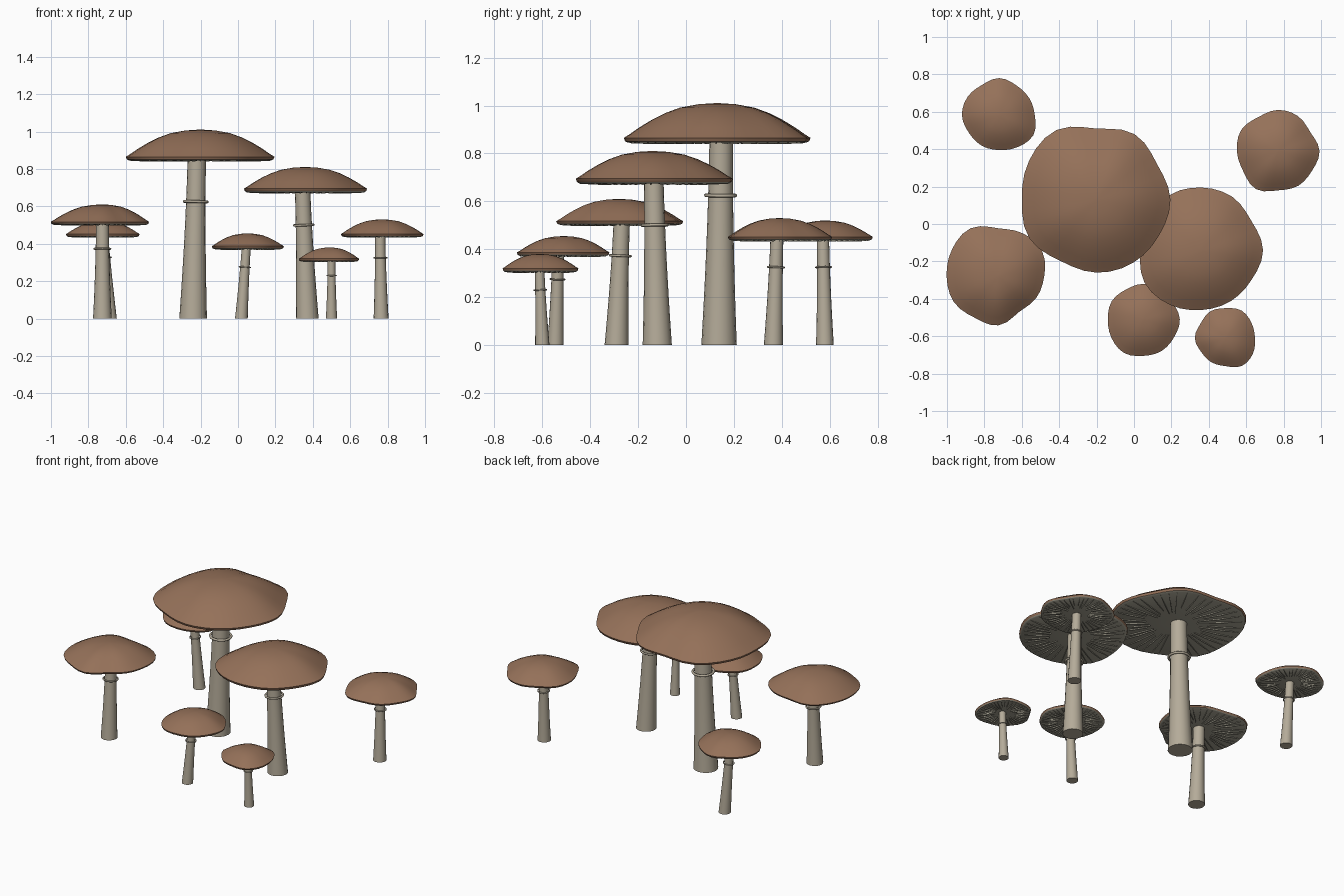
import bpy, bmesh, math, random
from mathutils import Vector

if "Cube" in bpy.data.objects:
    bpy.data.objects.remove(bpy.data.objects["Cube"])

random.seed(4)

def material(name, rgb):
    m = bpy.data.materials.new(name)
    m.diffuse_color = (*rgb, 1)
    m.use_nodes = True
    m.node_tree.nodes["Principled BSDF"].inputs["Base Color"].default_value = m.diffuse_color
    return m

BROWN = material("cap brown", (0.30, 0.165, 0.10))
CREAM = material("stem cream", (0.46, 0.41, 0.32))
GILL = material("gill grey", (0.36, 0.34, 0.27))

def finish(bm, name, mats, smooth=True):
    bmesh.ops.recalc_face_normals(bm, faces=bm.faces)
    me = bpy.data.meshes.new(name)
    bm.to_mesh(me)
    bm.free()
    ob = bpy.data.objects.new(name, me)
    bpy.context.collection.objects.link(ob)
    for m in mats:
        me.materials.append(m)
    if smooth:
        bpy.ops.object.select_all(action='DESELECT')
        ob.select_set(True)
        bpy.context.view_layer.objects.active = ob
        bpy.ops.object.shade_smooth_by_angle(angle=math.radians(40))
    return ob

def loft(bm, rings, close_start=True, close_end=True):
    """Skin a stack of equal point rings; returns the faces of each band."""
    vs = [[bm.verts.new(p) for p in r] for r in rings]
    n = len(rings[0])
    bands = []
    for a, b in zip(vs, vs[1:]):
        bands.append([bm.faces.new((a[i], a[(i + 1) % n], b[(i + 1) % n], b[i])) for i in range(n)])
    start = bm.faces.new(vs[0][::-1]) if close_start else None
    end = bm.faces.new(vs[-1]) if close_end else None
    return bands, start, end

def outline(radii, ang):
    """Smooth periodic (Catmull-Rom) radius around the cap."""
    n = len(radii)
    t = (ang / math.tau % 1) * n
    i = int(t)
    f = t - i
    a, b, c, d = (radii[(i + k) % n] for k in (-1, 0, 1, 2))
    return b + 0.5 * f * (c - a + f * (2 * a - 5 * b + 4 * c - d + f * (3 * (b - c) + d - a)))

# Dome: fraction of outline radius, fraction of dome height
DOME = [(0.03, 1), (0.2, 0.97), (0.4, 0.87), (0.56, 0.71), (0.7, 0.52),
        (0.84, 0.29), (0.94, 0.10), (1.0, 0.0)]

def mushroom(name, centre, radii, top, rim, under, base, neck, r_base, r_neck, ring_z):
    cx, cy = centre
    seg = 36
    angs = [math.tau * i / seg for i in range(seg)]

    def ring(frac, z):
        return [(cx + frac * outline(radii, a) * math.cos(a),
                 cy + frac * outline(radii, a) * math.sin(a), z) for a in angs]

    # Cap with pale underside
    bm = bmesh.new()
    rings = [ring(f, rim + h * (top - rim)) for f, h in DOME]
    rings += [ring(0.985, under + 0.3 * (rim - under)), ring(0.955, under), ring(0.1, under + 0.006)]
    bands, _, end = loft(bm, rings)
    for f in bands[-1] + bands[-2] + [end]:
        f.material_index = 1
    finish(bm, name + "_cap", [BROWN, GILL])

    # Gills: thin radial fins under the cap
    bm = bmesh.new()
    count = 40
    for i in range(count):
        a = math.tau * (i + random.uniform(-0.2, 0.2)) / count
        d = Vector((math.cos(a), math.sin(a), 0))
        side = Vector((-d.y, d.x, 0)) * 0.0012
        r = outline(radii, a)
        r0, r1 = r * random.uniform(0.3, 0.5), r * 0.94
        o = Vector((cx, cy, 0))
        sections = []
        for rad, depth in ((r0, 0.002), ((r0 + r1) / 2, 0.006), (r1, 0.002)):
            p = o + d * rad
            lo, hi = Vector((0, 0, under - depth)), Vector((0, 0, under + 0.006))
            sections.append([p - side + lo, p + side + lo, p + side + hi, p - side + hi])
        loft(bm, sections)
    finish(bm, name + "_gills", [GILL], smooth=False)

    # Leaning stem, flared at the foot
    height = under + 0.02
    bv, nv = Vector((*base, 0)), Vector((*neck, height))
    def stem_r(t):
        return r_neck + (r_base - r_neck) * (1 - t) ** 1.7
    bm = bmesh.new()
    rings = []
    for t in (0, 0.06, 0.15, 0.3, 0.45, 0.6, 0.8, 1):
        c = bv.lerp(nv, t)
        rings.append([c + stem_r(t) * Vector((math.cos(math.tau * i / 16), math.sin(math.tau * i / 16), 0))
                      for i in range(16)])
    loft(bm, rings)
    finish(bm, name + "_stem", [CREAM])

    # Thin ring round the stem
    t = ring_z / height
    c = bv.lerp(nv, t)
    minor = 0.1 * r_base
    bpy.ops.mesh.primitive_torus_add(location=c, major_radius=stem_r(t) * 1.2, minor_radius=minor,
                                     major_segments=24, minor_segments=8)
    ob = bpy.context.object
    ob.name = name + "_ring"
    ob.rotation_euler = (nv - bv).to_track_quat('Z', 'Y').to_euler()
    ob.data.materials.append(CREAM)
    bpy.ops.object.shade_smooth_by_angle(angle=math.radians(60))

mushroom("tallest", (-0.20, 0.13),
         [.395, .375, .405, .38, .43, .417, .40, .415, .38, .39, .39, .385],
         1.01, .865, .845, (-.24, .138), (-.22, .147), .074, .049, .625)
mushroom("second", (0.36, -0.14),
         [.33, .31, .33, .335, .34, .32, .325, .35, .337, .32, .315, .312],
         .81, .695, .675, (.37, -.12), (.345, -.135), .061, .041, .50)
mushroom("left", (-0.725, -0.28),
         [.245, .27, .265, .257, .297, .287, .277, .275, .255, .262, .22, .233],
         .61, .517, .503, (-.725, -.29), (-.725, -.268), .05, .034, .373)
mushroom("back_left", (-0.72, 0.58),
         [.19, .185, .185, .20, .188, .197, .20, .187, .187, .185, .195, .21],
         .52, .452, .438, (-.685, .58), (-.72, .572), .037, .025, .325)
mushroom("right", (0.77, 0.39),
         [.222, .20, .215, .22, .21, .227, .22, .215, .235, .21, .215, .21],
         .53, .452, .438, (.765, .365), (.76, .38), .04, .027, .325)
mushroom("front_middle", (0.05, -0.51),
         [.195, .18, .185, .19, .185, .195, .19, .197, .207, .195, .195, .19],
         .455, .387, .373, (.018, -.545), (.045, -.533), .034, .024, .275)
mushroom("smallest", (0.49, -0.61),
         [.157, .16, .17, .16, .165, .155, .165, .15, .15, .15, .172, .168],
         .38, .32, .307, (.50, -.60), (.50, -.612), .03, .02, .23)
